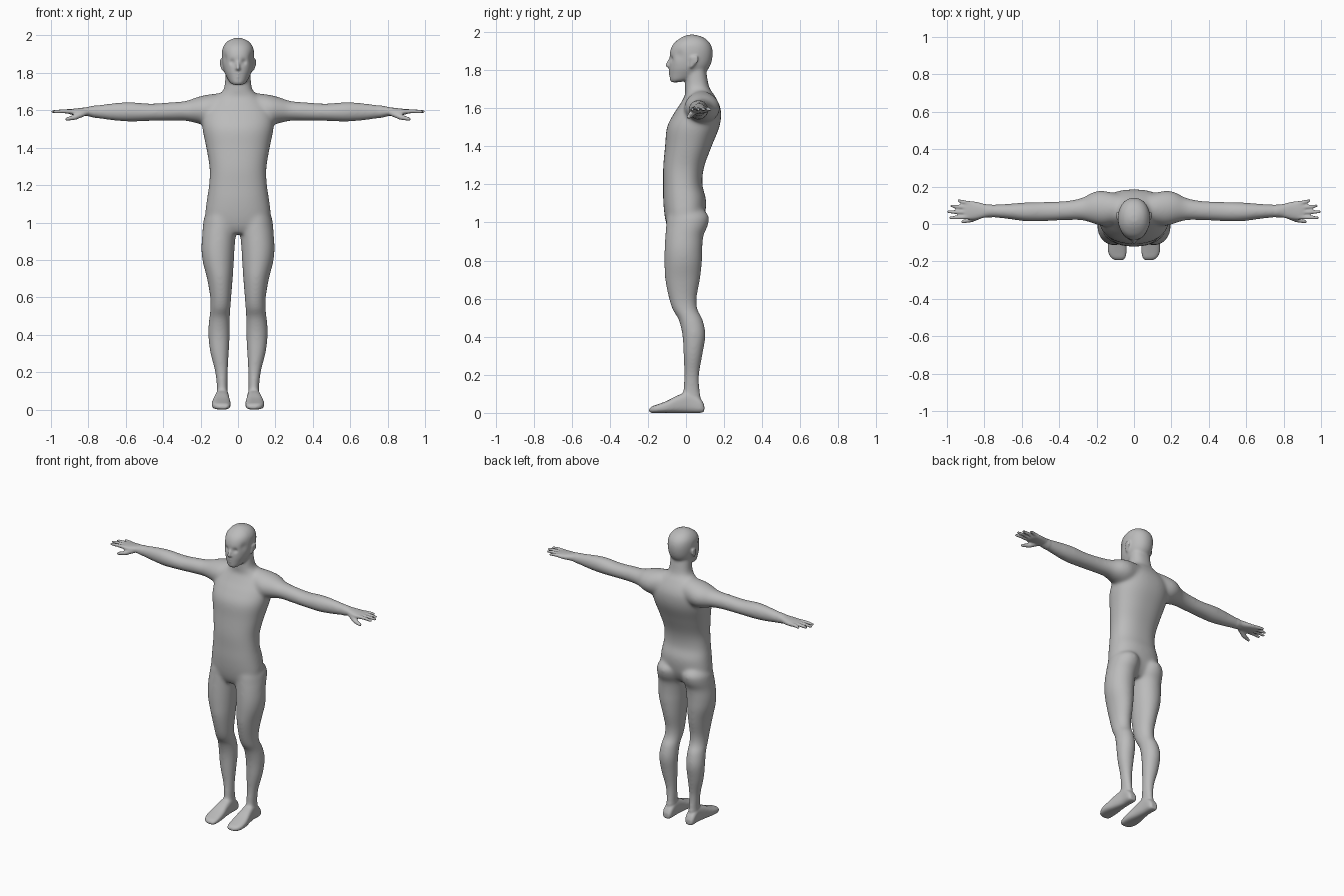
import bpy, bmesh, math
from mathutils import Vector, Matrix

CM = 0.01
SIDES = 40
STEPS = 6

cube = bpy.data.objects.get("Cube")
if cube:
    bpy.data.objects.remove(cube, do_unlink=True)

bm = bmesh.new()


def spline(rows):
    """Resample the rows with a Catmull-Rom curve."""
    out = []
    last = len(rows) - 1
    for i in range(last):
        quad = [rows[max(i - 1, 0)], rows[i], rows[i + 1], rows[min(i + 2, last)]]
        for k in range(STEPS):
            t = k / STEPS
            out.append([b + t * ((c - a) + t * ((2 * a - 5 * b + 4 * c - d) + t * (3 * b - a - 3 * c + d))) / 2
                        for a, b, c, d in zip(*quad)])
    return out + [list(rows[-1])]


def loft(rows, axis, power=2.0, side=1):
    """Skin superellipse sections; a row is (station, a low, a high, b low, b high)."""
    rings = []
    for t, a0, a1, b0, b1 in spline(rows):
        ring = []
        for k in range(SIDES):
            ang = math.tau * k / SIDES
            ca, sa = math.cos(ang), math.sin(ang)
            a = (a0 + a1) / 2 + (a1 - a0) / 2 * math.copysign(abs(ca) ** (2 / power), ca)
            b = (b0 + b1) / 2 + (b1 - b0) / 2 * math.copysign(abs(sa) ** (2 / power), sa)
            x, y, z = {"x": (t, a, b), "y": (a, t, b), "z": (a, b, t)}[axis]
            ring.append(bm.verts.new(Vector((side * x, y, z)) * CM))
        rings.append(ring)
    for low, high in zip(rings, rings[1:]):
        for k in range(SIDES):
            n = (k + 1) % SIDES
            bm.faces.new((low[k], low[n], high[n], high[k]))
    bm.faces.new(rings[0])
    bm.faces.new(rings[-1])


def hull(balls, side=1):
    """Wrap a convex skin around balls given as (x, y, z, radius)."""
    part = bmesh.new()
    for x, y, z, r in balls:
        place = Matrix.Translation(Vector((side * x, y, z)) * CM)
        bmesh.ops.create_icosphere(part, subdivisions=2, radius=r * CM, matrix=place)
    found = bmesh.ops.convex_hull(part, input=part.verts[:])
    junk = {g for g in found["geom_interior"] + found["geom_unused"] if isinstance(g, bmesh.types.BMVert)}
    bmesh.ops.delete(part, geom=list(junk), context="VERTS")
    copy = {v: bm.verts.new(v.co) for v in part.verts}
    for f in part.faces:
        bm.faces.new([copy[v] for v in f.verts])
    part.free()


def chain(balls, side=1):
    """Join successive balls into a tapering limb."""
    for pair in zip(balls, balls[1:]):
        hull(pair, side)


# Torso and neck: height, half width, front, back
torso = [(94, 7, -8, 5), (98, 16, -10, 8), (104, 17.5, -11.3, 10), (112, 16.7, -12, 10.5),
         (120, 15.5, -12, 8.6), (129, 15.2, -12, 9.5), (140, 17, -11, 13.5), (150, 19, -10, 17.5),
         (157, 19, -6.5, 18.5), (162, 17, -3.2, 17.5), (167, 12, -.5, 14.8), (170, 8.5, -.6, 12.7),
         (173, 7.2, -.5, 11.7), (180, 6.6, 0, 10.5)]
loft([(z, -w, w, f, b) for z, w, f, b in torso], "z", 2.3)

# Head
head = [(173.6, 2.4, -7.5, -4), (175, 4.4, -8.4, 3), (178, 6.2, -8.7, 9), (181, 7.5, -8.8, 12),
        (185, 8.3, -8.6, 13.6), (190, 8.6, -8.3, 14), (194, 7.9, -6.4, 12.7), (197, 5.5, -2.6, 9.5),
        (198.6, 2, 1, 5)]
loft([(z, -w, w, f, b) for z, w, f, b in head], "z", 2.15)

# Nose and lips
hull([(0, -7.8, 187, .6), (0, -9.9, 182.6, 1), (0, -8.4, 181.8, 1.2)])
for x in (-1, 1):
    hull([(x, -8.6, 182.2, .8), (0, -8.6, 182.6, .8)])
hull([(-1.7, -7.7, 179.4, .8), (0, -8.5, 179.6, .8), (1.7, -7.7, 179.4, .8)])
hull([(-1.5, -7.5, 177.9, .8), (0, -8.3, 177.8, .8), (1.5, -7.5, 177.9, .8)])
hull([(-1.2, -7.2, 175.2, 1.2), (1.2, -7.2, 175.2, 1.2)])

# Shapes that are repeated on both sides
arm = [(2, 1, 15, 157, 168), (10, 0, 16.5, 153, 169), (17, -1, 17.8, 152, 168.2), (22, .3, 17, 153, 167),
       (28, 2, 14, 154.3, 165), (36, 2, 12.4, 154.4, 164.3), (47, 1.5, 11.9, 154.2, 163.6),
       (58, 1.4, 11.6, 153.9, 164.4), (67, 2.6, 10.9, 154.5, 163.8), (76, 3.5, 10.4, 155.8, 162.6),
       (80, 3.4, 10.5, 156.8, 161.9)]
palm = [(77, 4, 10, 157, 162), (81, 3.2, 11, 157, 161.6), (85, 2.4, 12, 157.2, 161.1),
        (89, 2.4, 12.2, 157.6, 160.7), (91, 3.4, 11, 158.2, 160.3)]
leg = [(107, 3, 15, -8, 9), (103, .4, 18, -10, 12.1), (98, .4, 18.8, -10.5, 11.4), (93, 1.2, 19.2, -10.9, 9.2),
       (86, 1.8, 19.6, -11.3, 8.6), (79, 2.2, 18.9, -11.4, 8.4), (70, 2.8, 16.6, -11, 7.4),
       (60, 3.6, 14.9, -9, 5.6), (54, 4, 14.8, -7, 6.2), (49, 4.3, 15.4, -4, 8.8), (41, 4.3, 16, -2, 10.3),
       (31, 4.8, 15, -1.4, 8.8), (20, 5.4, 12.3, -1, 7), (11, 5.5, 11.3, -1.5, 7.4), (4, 5.5, 11.3, -1, 8)]
foot = [(9.6, 6.3, 10.7, .6, 4), (7.5, 5.2, 11.7, 0, 7.5), (2, 5, 11.8, 0, 11), (-4, 4.6, 12.8, 0, 9.3),
        (-10, 4, 13.9, 0, 6.3), (-15, 4, 13.8, 0, 4.4), (-18, 4.6, 12.3, 0, 3.3), (-19.4, 6, 10, .6, 2)]
# Fingers: knuckle y, tip x, tip y
fingers = [(3.7, 98.2, 3.3), (6.2, 99.2, 6.5), (8.6, 97.6, 9.7), (10.9, 93.8, 12.5)]

for side in (-1, 1):
    loft(arm, "x", 2.0, side)
    loft(palm, "x", 2.3, side)
    loft(leg, "z", 2.0, side)
    loft(foot, "y", 2.8, side)
    for y, tip_x, tip_y in fingers:
        chain([(87, y, 159.3, 1.25), ((89 + tip_x) / 2, (y + tip_y) / 2, 159.5, 1.15),
               (tip_x, tip_y, 159.2, .85)], side)
    # Thumb
    chain([(82, 4.5, 158.6, 1.7), (87, 2.3, 156.3, 1.5), (91.5, 1.3, 155.3, 1)], side)
    # Ear
    hull([(9, 5.5, 187, .7), (8.7, 3, 186.6, .7), (8.1, 2.6, 181.6, .7), (9.1, 5.6, 184.5, .7)], side)
    # Brow and cheekbone
    hull([(1.2, -7.7, 188.2, .9), (4.6, -6, 188.2, .9)], side)
    hull([(3.6, -5.6, 183, 1.5), (6, -2, 183.5, 1.4)], side)

bmesh.ops.recalc_face_normals(bm, faces=bm.faces[:])

# Fuse the parts into one skin
mesh = bpy.data.meshes.new("body")
bm.to_mesh(mesh)
bm.free()
body = bpy.data.objects.new("body", mesh)
bpy.context.collection.objects.link(body)
fuse = body.modifiers.new("fuse", "REMESH")
fuse.mode = "VOXEL"
fuse.voxel_size = 0.0055
bpy.context.view_layer.update()
fused = bpy.data.meshes.new_from_object(body.evaluated_get(bpy.context.evaluated_depsgraph_get()))
body.modifiers.clear()
body.data = fused
fused.name = "body"

# Soften the joins: strongly on trunk and limbs, lightly on hands and face
skin = bmesh.new()
skin.from_mesh(fused)
trunk = [v for v in skin.verts if abs(v.co.x) < .76 and .1 < v.co.z < 1.72]
skull = [v for v in skin.verts if v.co.z > 1.72 and v.co.y > .0 and abs(v.co.x) < .08]


def soften(verts, times):
    for _ in range(times):
        bmesh.ops.smooth_vert(skin, verts=verts, factor=.5, use_axis_x=True, use_axis_y=True, use_axis_z=True)


soften(trunk, 30)
soften(skull, 10)
soften(skin.verts[:], 3)

# Press in the eye sockets and temples, and the line of the mouth
presses = [((3.1, -7.6, 185.8), 1.5, (0, .9, 0)), ((7.6, -4, 188), 2.5, (-.5, .2, 0))]
for v in skin.verts:
    if v.co.z > 1.7:
        spot = Vector((abs(v.co.x), v.co.y, v.co.z)) / CM
        for centre, size, push in presses:
            fall = math.exp(-((spot - Vector(centre)).length / size) ** 2)
            v.co += Vector((math.copysign(push[0], v.co.x), push[1], push[2])) * fall * CM
            if push[0] < 0:
                v.co.x -= 2 * math.copysign(push[0], v.co.x) * fall * CM

# Stand on the ground
floor = min(v.co.z for v in skin.verts)
for v in skin.verts:
    v.co.z -= floor
skin.to_mesh(fused)
skin.free()
for face in fused.polygons:
    face.use_smooth = True

# Plain grey skin
grey = bpy.data.materials.new("plain grey")
grey.use_nodes = True
colour = (.5, .5, .5, 1)
grey.diffuse_color = colour
grey.node_tree.nodes["Principled BSDF"].inputs["Base Color"].default_value = colour
fused.materials.clear()
fused.materials.append(grey)
